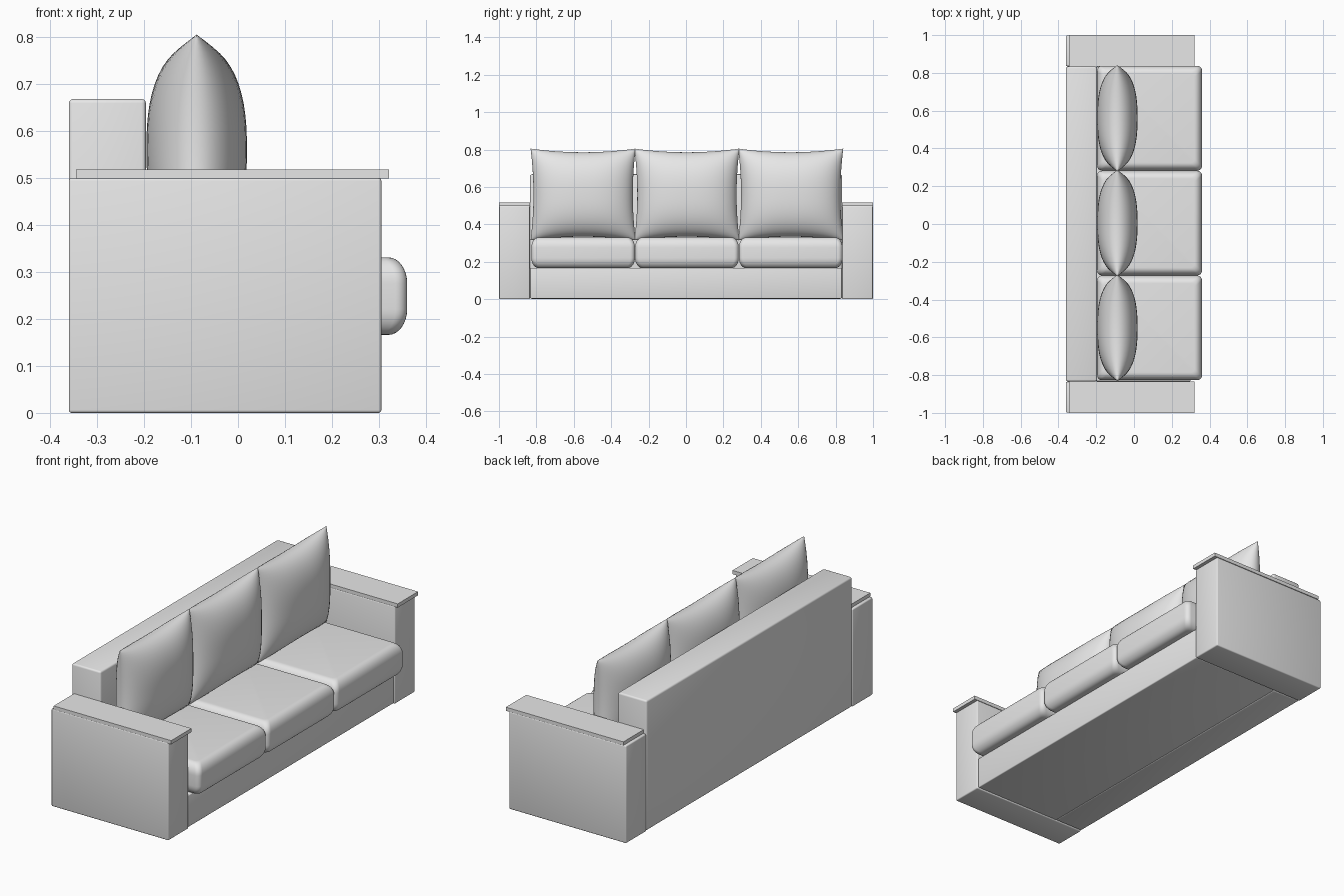
import bpy, bmesh, math

if "Cube" in bpy.data.objects:
    bpy.data.objects.remove(bpy.data.objects["Cube"])

fabric = bpy.data.materials.new("light grey fabric")
fabric.diffuse_color = (0.8, 0.8, 0.8, 1)
fabric.use_nodes = True
fabric.node_tree.nodes["Principled BSDF"].inputs["Base Color"].default_value = fabric.diffuse_color


def finish(name, bm, angle=40):
    bmesh.ops.recalc_face_normals(bm, faces=bm.faces)
    mesh = bpy.data.meshes.new(name)
    bm.to_mesh(mesh)
    bm.free()
    mesh.materials.append(fabric)
    ob = bpy.data.objects.new(name, mesh)
    bpy.context.collection.objects.link(ob)
    bpy.ops.object.select_all(action='DESELECT')
    ob.select_set(True)
    bpy.context.view_layer.objects.active = ob
    bpy.ops.object.shade_smooth_by_angle(angle=math.radians(angle))
    return ob


def box(name, x, y, z, bevel=0.0):
    bm = bmesh.new()
    bmesh.ops.create_cube(bm, size=1)
    for v in bm.verts:
        v.co = [(r[0] + r[1]) / 2 + c * (r[1] - r[0]) for r, c in zip((x, y, z), v.co)]
    if bevel:
        bmesh.ops.bevel(bm, geom=bm.edges[:], offset=bevel, segments=3,
                        profile=0.5, affect='EDGES')
    return finish(name, bm)


def seat_cushion(name, x, y, z, corner=0.025, roll=0.055, depth=0.04):
    """Rounded rectangles stacked along a rolled edge profile."""
    cx, cy = sum(x) / 2, sum(y) / 2
    hx, hy = (x[1] - x[0]) / 2, (y[1] - y[0]) / 2
    outline = []
    for q, (sx, sy) in enumerate([(1, 1), (-1, 1), (-1, -1), (1, -1)]):
        for i in range(7):
            a = math.pi / 2 * (q + i / 6)
            outline.append((sx * (hx - corner) + corner * math.cos(a),
                            sy * (hy - corner) + corner * math.sin(a)))
    arc = [math.pi / 2 * i / 8 for i in range(9)]
    levels = [(z[0] + roll * (1 - math.sin(a)), depth * (1 - math.cos(a))) for a in reversed(arc)]
    levels += [(z[1] - roll * (1 - math.sin(a)), depth * (1 - math.cos(a))) for a in arc]
    bm = bmesh.new()
    rings = [[bm.verts.new((cx + px * (hx - d) / hx, cy + py * (hy - d) / hy, h))
              for px, py in outline] for h, d in levels]
    n = len(outline)
    for a, b in zip(rings, rings[1:]):
        for i in range(n):
            bm.faces.new((a[i], a[(i + 1) % n], b[(i + 1) % n], b[i]))
    bm.faces.new(rings[0])
    bm.faces.new(rings[-1])
    return finish(name, bm)


def back_pillow(name, cx, cy, cz, thick, hy, hz, n=28):
    """Two bulging sheets joined along a pinched seam with pointed corners."""
    bm = bmesh.new()
    for side in (-1, 1):
        grid = []
        for i in range(n + 1):
            u = math.sin(math.pi / 2 * (2 * i / n - 1))
            row = []
            for j in range(n + 1):
                v = math.sin(math.pi / 2 * (2 * j / n - 1))
                puff = math.sqrt(max(0, (1 - abs(u) ** 2.5) * (1 - abs(v) ** 2.5)))
                row.append(bm.verts.new((cx + side * thick * puff,
                                         cy + hy * u * (1 - 0.055 * (1 - v * v)),
                                         cz + hz * v * (1 - 0.08 * (1 - u * u)))))
            grid.append(row)
        for i in range(n):
            for j in range(n):
                bm.faces.new((grid[i][j], grid[i + 1][j], grid[i + 1][j + 1], grid[i][j + 1]))
    bmesh.ops.remove_doubles(bm, verts=bm.verts[:], dist=1e-5)
    return finish(name, bm, 60)


# frame
box("base", (-0.2, 0.3), (-0.833, 0.833), (0.003, 0.168), 0.005)
box("backrest", (-0.36, -0.196), (-0.833, 0.833), (0.002, 0.668), 0.009)

# arms with flat top boards
for side, label in ((-1, "front"), (1, "rear")):
    box(label + "_arm", (-0.36, 0.305), sorted((side * 0.835, side * 0.999)), (0, 0.5), 0.006)
    box(label + "_arm_board", (-0.345, 0.321), sorted((side * 0.835, side * 1.0)), (0.499, 0.518))

# three seats, each with a cushion and a pillow
for i in (-1, 0, 1):
    c = 0.005 + i * 0.555
    seat_cushion("seat_cushion_%d" % (i + 2), (-0.195, 0.36), (c - 0.277, c + 0.277), (0.166, 0.331))
    back_pillow("back_pillow_%d" % (i + 2), -0.088, c, 0.56, 0.107, 0.281, 0.245)
